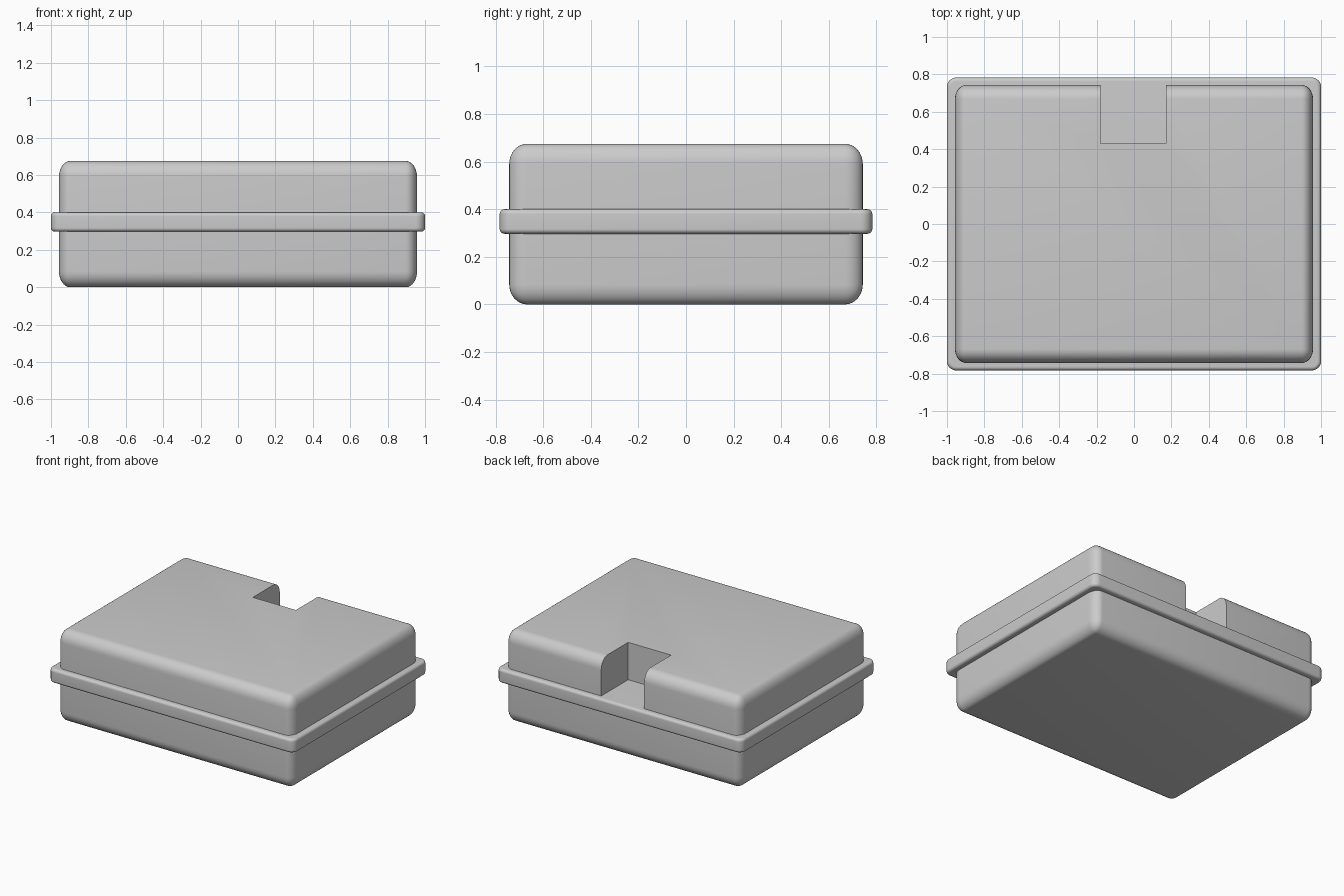
import bpy, bmesh
from mathutils import Matrix, Vector
from math import radians

cube = bpy.data.objects.get("Cube")
if cube:
    bpy.data.objects.remove(cube, do_unlink=True)

grey = bpy.data.materials.new("case grey")
grey.use_nodes = True
COLOUR = (0.6, 0.6, 0.6, 1)
grey.diffuse_color = COLOUR
grey.node_tree.nodes["Principled BSDF"].inputs["Base Color"].default_value = COLOUR


def box(name, low, high, rounding=None, corner=0):
    """Box between two corners, with optional rounded uprights and rounded edges per axis."""
    low, high = Vector(low), Vector(high)
    radius = Vector(rounding or (1, 1, 1))
    size = high - low
    bm = bmesh.new()
    bmesh.ops.create_cube(bm, size=1)
    # Work in units of the rounding so that each axis can have its own radius
    bmesh.ops.scale(bm, vec=[s / r for s, r in zip(size, radius)], verts=bm.verts)
    if corner:
        uprights = [e for e in bm.edges
                    if abs(e.verts[0].co.z - e.verts[1].co.z) > 0.1]
        bmesh.ops.bevel(bm, geom=uprights, offset=corner / radius.x,
                        segments=8, profile=0.5, affect='EDGES')
        rims = [e for e in bm.edges
                if abs(e.verts[0].co.z - e.verts[1].co.z) < 0.001]
    else:
        rims = bm.edges[:]
    if rounding:
        bmesh.ops.bevel(bm, geom=rims, offset=1, segments=8,
                        profile=0.5, affect='EDGES')
    bmesh.ops.scale(bm, vec=radius, verts=bm.verts)
    bmesh.ops.transform(bm, matrix=Matrix.Translation((low + high) / 2), verts=bm.verts)
    mesh = bpy.data.meshes.new(name)
    bm.to_mesh(mesh)
    bm.free()
    mesh.materials.append(grey)
    obj = bpy.data.objects.new(name, mesh)
    bpy.context.collection.objects.link(obj)
    return obj


def select(obj):
    bpy.ops.object.select_all(action='DESELECT')
    obj.select_set(True)
    bpy.context.view_layer.objects.active = obj


# Case body with softly rounded edges
body = box("case_body", (-0.957, -0.743, 0), (0.957, 0.743, 0.675), (0.06, 0.075, 0.085))

# Rim around the middle
rim = box("middle_rim", (-1, -0.783, 0.297), (1, 0.783, 0.4), (0.02, 0.02, 0.02), 0.05)

# Notch at the back of the lid, down to the rim
cutter = box("notch_cutter", (-0.18, 0.43, 0.395), (0.17, 1, 1))
cutter.hide_render = True
notch = body.modifiers.new("notch", 'BOOLEAN')
notch.operation = 'DIFFERENCE'
notch.solver = 'EXACT'
notch.object = cutter
select(body)
bpy.ops.object.modifier_apply(modifier="notch")
bpy.data.objects.remove(cutter, do_unlink=True)

for part in (body, rim):
    select(part)
    bpy.ops.object.shade_smooth_by_angle(angle=radians(35))
